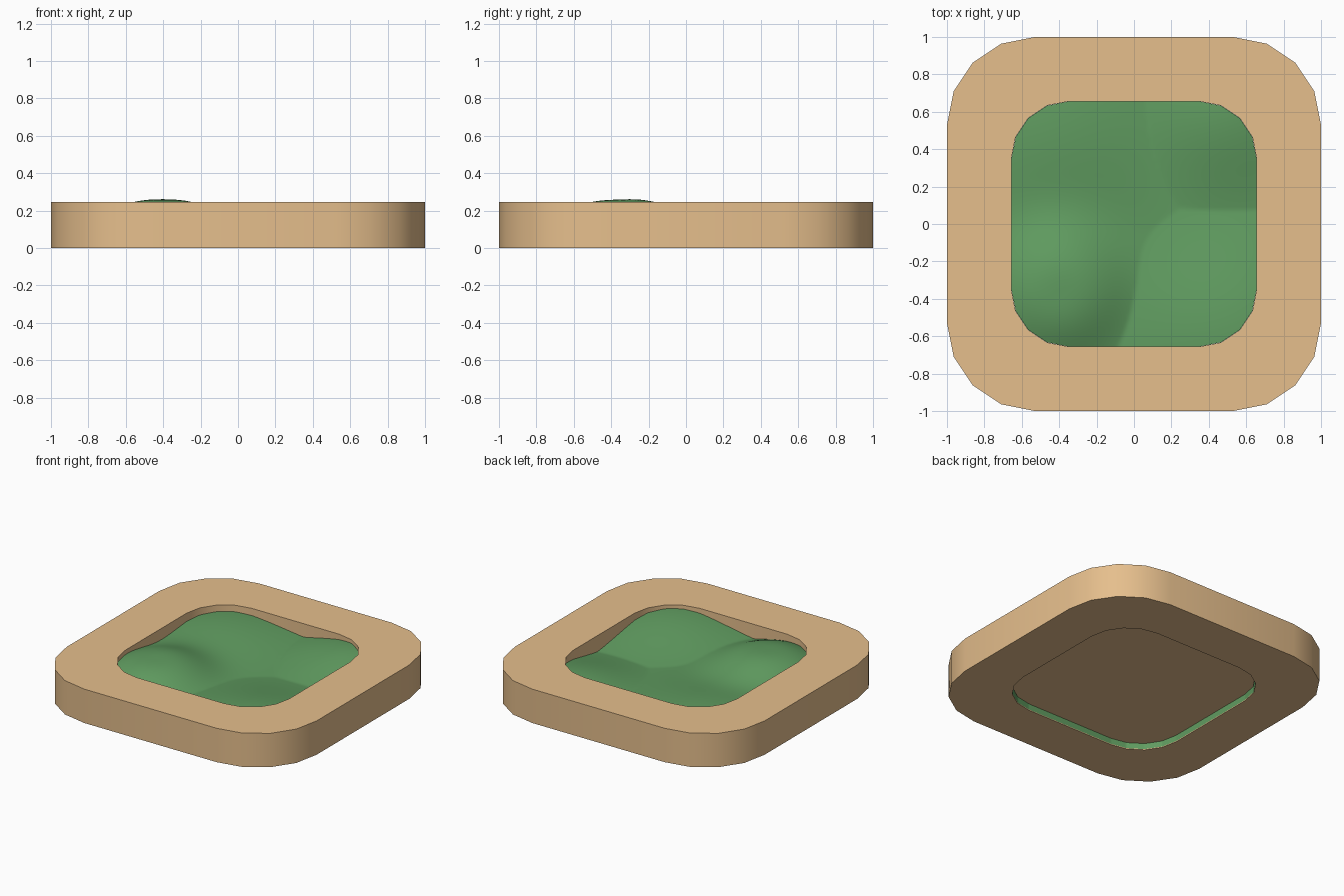
import bpy, bmesh, math
from mathutils import Vector

cube = bpy.data.objects.get("Cube")
if cube:
    bpy.data.objects.remove(cube, do_unlink=True)


def material(name, color):
    mat = bpy.data.materials.new(name)
    mat.use_nodes = True
    mat.diffuse_color = color
    mat.node_tree.nodes["Principled BSDF"].inputs["Base Color"].default_value = color
    return mat


tan = material("tan wood", (0.79, 0.52, 0.265, 1))
green = material("leaf green", (0.118, 0.335, 0.118, 1))

HEIGHT = 0.245
STEPS = 4  # facets per rounded corner


def rounded_square(half, radius):
    """Counter-clockwise outline of a square with faceted round corners."""
    points = []
    c = half - radius
    for corner, (sx, sy) in enumerate([(1, 1), (-1, 1), (-1, -1), (1, -1)]):
        for i in range(STEPS + 1):
            a = math.radians(90) * (corner + i / STEPS)
            points.append((sx * c + radius * math.cos(a), sy * c + radius * math.sin(a)))
    return points


def finish(name, bm, mat):
    bmesh.ops.recalc_face_normals(bm, faces=bm.faces)
    mesh = bpy.data.meshes.new(name)
    bm.to_mesh(mesh)
    bm.free()
    obj = bpy.data.objects.new(name, mesh)
    mesh.materials.append(mat)
    bpy.context.collection.objects.link(obj)
    bpy.ops.object.select_all(action="DESELECT")
    obj.select_set(True)
    bpy.context.view_layer.objects.active = obj
    bpy.ops.object.shade_smooth_by_angle(angle=math.radians(35))


# Thick square frame with rounded corners
outer = rounded_square(1.0, 0.47)
inner = rounded_square(0.656, 0.306)
bm = bmesh.new()
loops = [[bm.verts.new((x, y, z)) for x, y in outline]
         for outline, z in [(outer, 0), (outer, HEIGHT), (inner, HEIGHT), (inner, 0)]]
count = len(outer)
for k in range(4):
    a, b = loops[k], loops[(k + 1) % 4]
    for i in range(count):
        j = (i + 1) % count
        bm.faces.new((a[i], a[j], b[j], b[i]))
finish("frame", bm, tan)

# Recessed base plate closing the opening from below
bm = bmesh.new()
plate = bm.faces.new([bm.verts.new((x, y, 0.045)) for x, y in rounded_square(0.652, 0.302)])
top = bmesh.ops.extrude_face_region(bm, geom=[plate], use_keep_orig=True)
bmesh.ops.translate(bm, vec=(0, 0, 0.02),
                    verts=[v for v in top["geom"] if isinstance(v, bmesh.types.BMVert)])
finish("base_plate", bm, tan)


def hill(x, y, cx, cy, height, spread, power=1):
    return height * math.exp(-(((x - cx) ** 2 + (y - cy) ** 2) / spread) ** power)


def ground(x, y):
    """Joined hills on the right side meet two hills on the left in sharp valleys."""
    joined = (0.115 + hill(x, y, -0.4, -0.37, 0.137, 0.125, 1.4)
              + hill(x, y, -0.45, 0.5, 0.088, 0.3))
    front = 0.1 + hill(x, y, 0.5, -0.58, 0.12, 0.32)
    back = 0.1 + hill(x, y, 0.5, 0.6, 0.12, 0.21)
    return max(joined, front, back)


# Green ground sheet trimmed to the opening
bm = bmesh.new()
bmesh.ops.create_grid(bm, x_segments=90, y_segments=90, size=0.68)
outline = rounded_square(0.655, 0.305)
for i, p in enumerate(outline):
    q = outline[(i + 1) % len(outline)]
    outward = Vector((q[1] - p[1], p[0] - q[0], 0)).normalized()
    bmesh.ops.bisect_plane(bm, geom=bm.verts[:] + bm.edges[:] + bm.faces[:], dist=1e-6,
                           plane_co=(p[0], p[1], 0), plane_no=outward, clear_outer=True)
for v in bm.verts:
    v.co.z = ground(v.co.x, v.co.y)

# Skirt around the ground, reaching down inside the frame
rim = [e for e in bm.edges if e.is_boundary]
skirt = bmesh.ops.extrude_edge_only(bm, edges=rim)
for v in skirt["geom"]:
    if isinstance(v, bmesh.types.BMVert):
        v.co.z = 0.005
finish("ground", bm, green)
